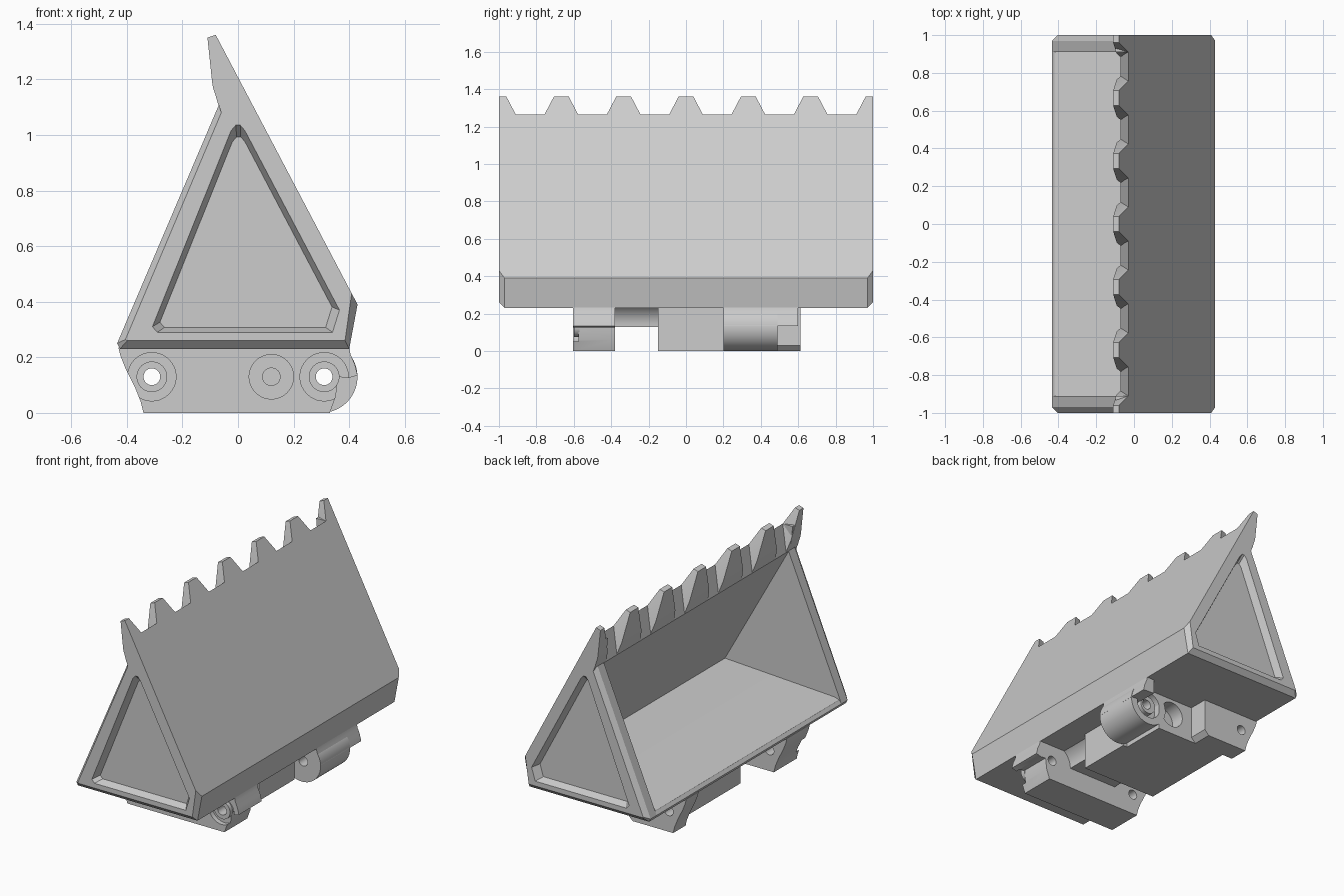
import bpy, bmesh, math

cube = bpy.data.objects.get("Cube")
if cube:
    bpy.data.objects.remove(cube)

grey = bpy.data.materials.new("plain_grey")
grey.use_nodes = True
grey.diffuse_color = (0.604, 0.604, 0.604, 1)
grey.node_tree.nodes["Principled BSDF"].inputs["Base Color"].default_value = (0.604, 0.604, 0.604, 1)


def finish(name, bm):
    mesh = bpy.data.meshes.new(name)
    bm.to_mesh(mesh)
    bm.free()
    mesh.materials.append(grey)
    ob = bpy.data.objects.new(name, mesh)
    bpy.context.collection.objects.link(ob)
    return ob


def loft(name, loops, caps=True):
    """Skin equal-length rings of points, closing both ends if wanted."""
    bm = bmesh.new()
    rings = [[bm.verts.new(p) for p in ring] for ring in loops]
    n = len(rings[0])
    for a, b in zip(rings, rings[1:]):
        for i in range(n):
            j = (i + 1) % n
            bm.faces.new((a[i], a[j], b[j], b[i]))
    if caps:
        bm.faces.new(rings[0])
        bm.faces.new(rings[-1])
    bmesh.ops.recalc_face_normals(bm, faces=bm.faces)
    return finish(name, bm)


def at_y(profile, y):
    return [(x, y, z) for x, z in profile]


def prism(name, profile, y0, y1, caps=True):
    return loft(name, [at_y(profile, y0), at_y(profile, y1)], caps)


def arc(x, z, r, start, end, n):
    angles = [math.radians(start + (end - start) * i / n) for i in range(n + 1)]
    return [(x + r * math.cos(a), z + r * math.sin(a)) for a in angles]


def rod(name, x, z, r, y0, y1):
    return prism(name, arc(x, z, r, 0, 360, 40)[:-1], y0, y1)


def cut(ob, cutters):
    """Subtract the cutters and bake the result."""
    for c in cutters:
        c.hide_render = True
        m = ob.modifiers.new("cut", "BOOLEAN")
        m.operation, m.solver, m.object = "DIFFERENCE", "EXACT", c
    dg = bpy.context.evaluated_depsgraph_get()
    mesh = bpy.data.meshes.new_from_object(ob.evaluated_get(dg))
    ob.modifiers.clear()
    ob.data = mesh


def back_x(z):
    return 0.43 - (z - 0.39) * 0.526


# Bucket floor and sloping back, ending in a knife edge
BLADE = 1.265
outside = [(-0.435, 0.25), (-0.425, 0.23), (0.40, 0.23), (0.43, 0.39), (back_x(BLADE), BLADE)]
prism("bucket_floor_and_back",
      outside + [(-0.072, 1.105), (0.368, 0.32), (-0.39, 0.28), (-0.42, 0.27)],
      -0.91, 0.91, caps=False)

# End walls: chamfered border, then a sunken triangular panel
wall = outside + [(-0.098, BLADE), (-0.09, 1.17), (-0.068, 1.11)]
border = [(-0.405, 0.264), (-0.398, 0.26), (0.385, 0.26), (back_x(0.43), 0.43)]
border += [wall[4], wall[5], wall[6], (-0.06, 1.08)]
panel = [(-0.308, 0.31), (-0.29, 0.29), (0.34, 0.29), (0.365, 0.37),
         (0.025, 1.015), (0.008, 1.035), (-0.008, 1.035), (-0.025, 1.015)]
sunk = [(0.03 + (x - 0.03) * 0.92, 0.51 + (z - 0.51) * 0.92) for x, z in panel]
for s, name in ((-1, "front_end_wall"), (1, "back_end_wall")):
    loft(name, [at_y(wall, s * 0.91), at_y(wall, s * 0.97), at_y(border, s),
                at_y(panel, s), at_y(sunk, s * 0.955)])

# Teeth along the blade, halved at both ends; each row is front x, z, half width, then back
tooth = [((-0.11, 1.35, 0.04), (back_x(1.36), 1.36, 0.04)),
         ((-0.092, 1.18, 0.097), (back_x(BLADE), BLADE, 0.09)),
         ((-0.07, 1.105, 0.117), (-0.035, 1.2, 0.1))]
for i in range(-3, 4):
    yc = i / 3
    rings = []
    for (fx, fz, fh), (bx, bz, bh) in tooth:
        rings.append([(fx, max(-1, yc - fh), fz), (bx, max(-1, yc - bh), bz),
                      (bx, min(1, yc + bh), bz), (fx, min(1, yc + fh), fz)])
    loft("blade_tooth", rings)

# Mounting bracket under the bucket
PIN = 0.31
side = [(-0.43, 0.235), (-0.423, 0.205), (-0.405, 0.16), (-0.37, 0.09), (-0.35, 0.04), (-0.34, 0)]
cove = [(0.43, 0.135), (0.42, 0.175), (0.405, 0.21), (0.40, 0.235)]
front_lug = prism("front_lug", side + [(0.33, 0), (0.352, 0.06), (0.36, 0.13), (0.395, 0.125)] + cove,
                  -0.605, -0.38)
prism("grooved_bridge", arc(0.30, 0.13, 0.13, 180, 124, 8) + arc(-0.30, 0.13, 0.13, 56, 0, 8),
      -0.38, -0.15)
prism("middle_block", [(-0.27, 0.25), (-0.27, 0), (0.25, 0), (0.25, 0.25)], -0.15, 0.2)
back_block = prism("back_block", [(-0.27, 0.235), (-0.27, 0), (0.22, 0), (0.22, 0.235)], 0.2, 0.49)
back_lug = prism("back_lug", side + [(-0.06, 0), (-0.03, 0.03), (-0.03, 0.235)], 0.49, 0.612)
knuckle = rod("hinge_knuckle", 0.30, 0.13, 0.13, 0.2, 0.49)
prism("knuckle_cove", [(0.35, 0.235), (0.35, 0.14)] + cove, 0.2, 0.6)

# Pin holes, shallow counterbores and round recesses
pins = [rod("pin_cutter", s * PIN, 0.13, 0.03, -0.7, 0.7) for s in (-1, 1)]
bores = [rod("bore_cutter", s * PIN, 0.13, 0.087, -0.65, -0.575) for s in (-1, 1)]
bores.append(rod("recess_cutter", 0.12, 0.13, 0.08, -0.65, -0.59))
socket = rod("socket_cutter", 0.12, 0.13, 0.08, 0.40, 0.52)
end_bore = rod("end_bore_cutter", 0.30, 0.13, 0.085, 0.45, 0.51)
cut(front_lug, pins + bores)
cut(back_block, [socket])
cut(back_lug, pins)
cut(knuckle, pins + [end_bore])

# Bosses around the pins and in the recess
for s in (-1, 1):
    cut(rod("pin_boss", s * PIN, 0.13, 0.055, -0.60, -0.57), pins)
cut(rod("knuckle_boss", 0.30, 0.13, 0.055, 0.44, 0.485), pins)
rod("recess_boss", 0.12, 0.13, 0.033, -0.60, -0.58)

for ob in list(bpy.data.objects):
    if "cutter" in ob.name:
        bpy.data.objects.remove(ob)

# Smooth the round parts, keep hard edges sharp
bpy.ops.object.select_all(action="DESELECT")
for ob in bpy.context.scene.objects:
    if ob.type == "MESH":
        ob.select_set(True)
        bpy.context.view_layer.objects.active = ob
bpy.ops.object.shade_smooth_by_angle(angle=math.radians(25))
